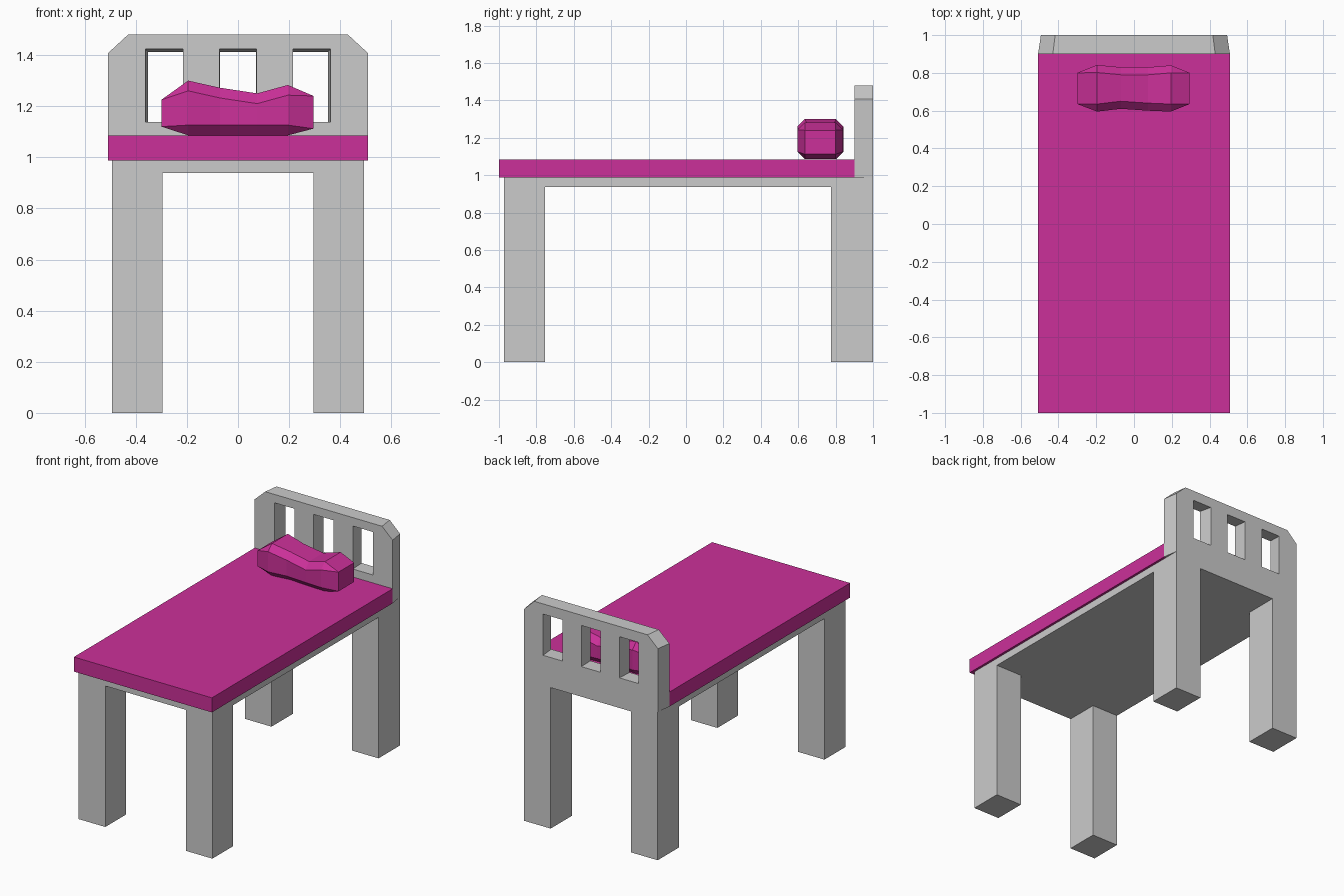
import bpy, bmesh
from mathutils import Vector

if "Cube" in bpy.data.objects:
    bpy.data.objects.remove(bpy.data.objects["Cube"])

pink = bpy.data.materials.new("pink_fabric")
pink.diffuse_color = (0.60, 0.03, 0.32, 1)
pink.use_nodes = True
pink.node_tree.nodes["Principled BSDF"].inputs["Base Color"].default_value = pink.diffuse_color


def finish(bm, name, mat=None):
    bmesh.ops.remove_doubles(bm, verts=bm.verts[:], dist=1e-4)
    bmesh.ops.recalc_face_normals(bm, faces=bm.faces[:])
    me = bpy.data.meshes.new(name)
    bm.to_mesh(me)
    bm.free()
    if mat:
        me.materials.append(mat)
    for p in me.polygons:
        p.use_smooth = False
    ob = bpy.data.objects.new(name, me)
    bpy.context.collection.objects.link(ob)
    return ob


def extrude(bm, faces, dz):
    r = bmesh.ops.extrude_face_region(bm, geom=faces)
    vs = [g for g in r["geom"] if isinstance(g, bmesh.types.BMVert)]
    bmesh.ops.translate(bm, verts=vs, vec=Vector((0, 0, dz)))


# Bed frame: slab from a 3x3 grid, with the corner cells pulled down as legs
xs = [-0.492, -0.296, 0.296, 0.492]
ys = [-0.972, -0.753, 0.775, 1.0]
bm = bmesh.new()
grid = [[bm.verts.new((x, y, 0.938)) for y in ys] for x in xs]
for i in range(3):
    for j in range(3):
        bm.faces.new((grid[i][j], grid[i][j + 1], grid[i + 1][j + 1], grid[i + 1][j]))
extrude(bm, bm.faces[:], 0.05)
corners = []
for f in bm.faces:
    c = f.calc_center_median()
    if c.z < 0.94 and abs(c.x) > 0.3 and (c.y < -0.76 or c.y > 0.78):
        corners.append(f)
extrude(bm, corners, -0.938)
finish(bm, "bed_frame")

# Mattress
bm = bmesh.new()
bmesh.ops.create_cube(bm, size=1)
for v in bm.verts:
    v.co = Vector((v.co.x * 1.016, v.co.y * 1.9 - 0.05, v.co.z * 0.097 + 1.0365))
finish(bm, "mattress", pink)

# Headboard: filled outline with three windows, narrowing towards the back
cu = bpy.data.curves.new("headboard_outline", 'CURVE')
cu.dimensions = '2D'
cu.fill_mode = 'BOTH'
cu.extrude = 0.05


def loop(pts):
    s = cu.splines.new('POLY')
    s.points.add(len(pts) - 1)
    for p, (x, z) in zip(s.points, pts):
        p.co = (x, z, 0, 1)
    s.use_cyclic_u = True


loop([(-0.508, 0.988), (0.508, 0.988), (0.508, 1.408), (0.43, 1.48),
      (-0.43, 1.48), (-0.508, 1.408)])
for cx in (-0.289, 0, 0.289):
    a, b = cx - 0.073, cx + 0.073
    loop([(a, 1.138), (a, 1.424), (b, 1.424), (b, 1.138)])
tmp = bpy.data.objects.new("headboard_outline", cu)
bpy.context.collection.objects.link(tmp)
bpy.context.view_layer.update()
me = bpy.data.meshes.new_from_object(tmp.evaluated_get(bpy.context.evaluated_depsgraph_get()))
bm = bmesh.new()
bm.from_mesh(me)
bpy.data.objects.remove(tmp)
for v in bm.verts:
    x, z, d = v.co
    if d < 0:
        x *= 0.97
        if abs(z - 1.424) < 0.002:
            z = 1.412
    v.co = Vector((x, 0.95 - d, z))
finish(bm, "headboard")

# Pillow: octagonal rings (x, y0, y1, top z) closed by smaller square ends
bm = bmesh.new()


def ring(x, y0, y1, z0, z1, b):
    pts = [(y0 + b, z0), (y1 - b, z0), (y1, z0 + b), (y1, z1 - b),
           (y1 - b, z1), (y0 + b, z1), (y0, z1 - b), (y0, z0 + b)]
    return [bm.verts.new((x, y, z)) for y, z in pts]


rings = [ring(-0.30, 0.635, 0.80, 1.12, 1.225, 0)]
for x, y0, y1, z1 in [(-0.195, 0.595, 0.842, 1.30), (-0.07, 0.61, 0.83, 1.272),
                      (0.075, 0.60, 0.83, 1.25), (0.195, 0.595, 0.84, 1.283)]:
    rings.append(ring(x, y0, y1, 1.086, z1, 0.04))
rings.append(ring(0.295, 0.635, 0.80, 1.112, 1.24, 0))
for a, b in zip(rings, rings[1:]):
    for k in range(8):
        n = (k + 1) % 8
        bm.faces.new((a[k], a[n], b[n], b[k]))
bm.faces.new(rings[0])
bm.faces.new(rings[-1])
finish(bm, "pillow", pink)
